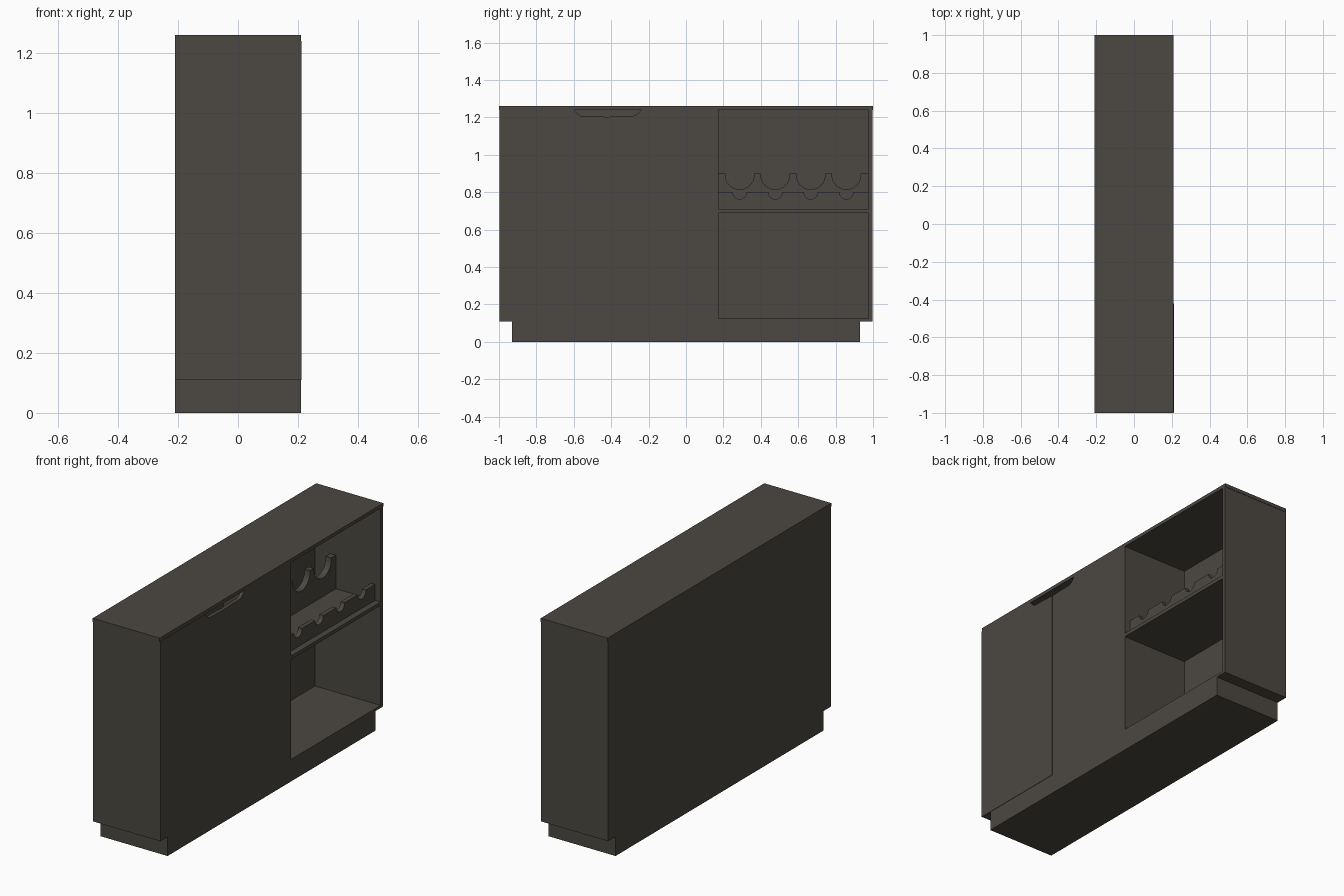
import bpy, bmesh, math

if "Cube" in bpy.data.objects:
    bpy.data.objects.remove(bpy.data.objects["Cube"])

# One dark grey-brown finish for the whole cabinet
mat = bpy.data.materials.new("dark_taupe")
mat.diffuse_color = (0.072, 0.064, 0.053, 1)
mat.use_nodes = True
mat.node_tree.nodes["Principled BSDF"].inputs["Base Color"].default_value = mat.diffuse_color

X = 0.21          # half depth of the cabinet
Y = 0.998         # half length of the body
T = 0.02          # board thickness


def board(name, x0, x1, profile):
    """Extrude a (y, z) outline along x into a board."""
    bm = bmesh.new()
    face = bm.faces.new([bm.verts.new((x0, y, z)) for y, z in profile])
    ext = bmesh.ops.extrude_face_region(bm, geom=[face])
    verts = [v for v in ext["geom"] if isinstance(v, bmesh.types.BMVert)]
    bmesh.ops.translate(bm, verts=verts, vec=(x1 - x0, 0, 0))
    bmesh.ops.recalc_face_normals(bm, faces=bm.faces)
    me = bpy.data.meshes.new(name)
    bm.to_mesh(me)
    bm.free()
    me.materials.append(mat)
    ob = bpy.data.objects.new(name, me)
    bpy.context.collection.objects.link(ob)
    return ob


def box(name, x0, x1, y0, y1, z0, z1):
    return board(name, x0, x1, [(y0, z0), (y1, z0), (y1, z1), (y0, z1)])


def rack(name, x0, x1, top, radius, drop, centres):
    """Bottle rail with round cut-outs along its top edge."""
    p = [(0.975, 0.71), (0.975, top)]
    for c in reversed(centres):
        p.append((c + radius, top))
        for i in range(13):
            a = math.pi * i / 12
            p.append((c + radius * math.cos(a),
                      top - drop - radius * math.sin(a)))
        p.append((c - radius, top))
    p += [(0.175, top), (0.175, 0.71)]
    return board(name, x0, x1, p)


# Carcass
box("plinth", -X, X, -0.93, 0.93, 0, 0.11)
box("top_panel", -X, X, -1, 1, 1.24, 1.26)
box("bottom_panel", -X, X, -Y + T, 0.975, 0.11, 0.125)
box("back_panel", -X, -X + 0.01, -Y + T, 0.975, 0.125, 1.24)
box("left_side", -X, X - T, -Y, -Y + T, 0.11, 1.24)
box("right_side", -X, X, 0.975, Y, 0.11, 1.24)
box("divider", -X + 0.01, X, 0.155, 0.175, 0.125, 1.24)
box("open_shelf", -X + 0.01, X, 0.175, 0.975, 0.69, 0.71)

# Two doors meeting at a shared finger-pull cut-out
M = -0.42
board("left_door", X - T, X + 0.002,
      [(-Y, 0.11), (M - 0.001, 0.11), (M - 0.001, 1.203), (M - 0.14, 1.207),
       (M - 0.155, 1.215), (M - 0.18, 1.24), (-Y, 1.24)])
board("right_door", X - T, X,
      [(0.155, 0.125), (M, 0.125), (M, 1.203), (M + 0.14, 1.207),
       (M + 0.155, 1.215), (M + 0.18, 1.24), (0.155, 1.24)])

# Bottle racks: small neck notches in front, large body notches behind
spots = [0.287 + 0.19 * i for i in range(4)]
rack("front_bottle_rail", 0.15, 0.175, 0.80, 0.037, 0.0, spots)
rack("rear_bottle_rail", -0.105, -0.07, 0.90, 0.077, 0.008, spots)
